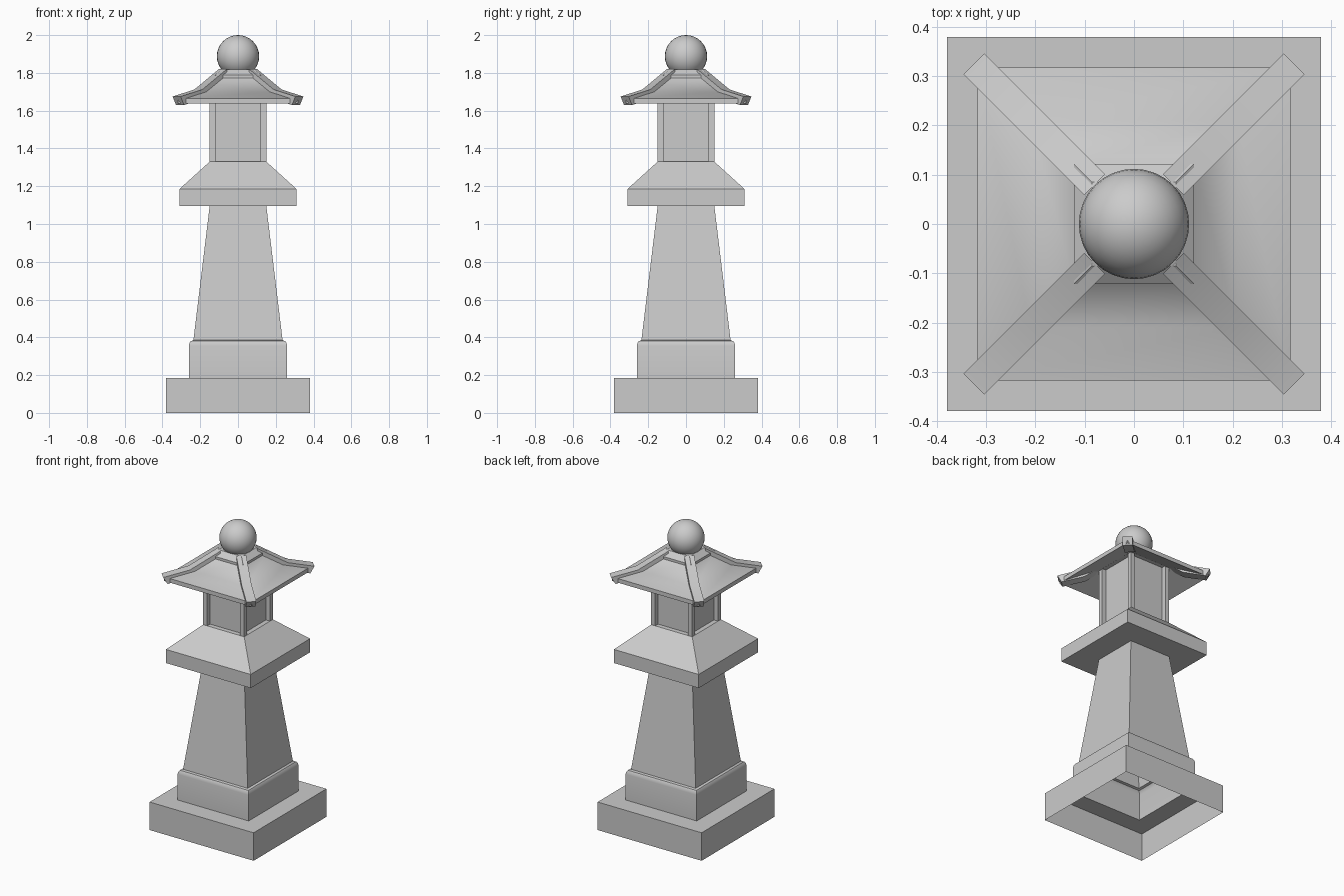
import bpy, bmesh, math

if "Cube" in bpy.data.objects:
    bpy.data.objects.remove(bpy.data.objects["Cube"])


def finish(name, bm, smooth=True):
    mesh = bpy.data.meshes.new(name)
    bm.to_mesh(mesh)
    bm.free()
    obj = bpy.data.objects.new(name, mesh)
    bpy.context.collection.objects.link(obj)
    if smooth:
        bpy.ops.object.select_all(action='DESELECT')
        obj.select_set(True)
        bpy.context.view_layer.objects.active = obj
        bpy.ops.object.shade_smooth_by_angle(angle=math.radians(30))
    return obj


def square_loft(profile, cap=False):
    """Square rings (half width, z), skinned from first to last."""
    bm = bmesh.new()
    rings = [[bm.verts.new((sx * h, sy * h, z))
              for sx, sy in ((-1, -1), (1, -1), (1, 1), (-1, 1))]
             for h, z in profile]
    for a, b in zip(rings, rings[1:]):
        for i in range(4):
            j = (i + 1) % 4
            bm.faces.new((a[i], a[j], b[j], b[i]))
    if cap:
        bm.faces.new(rings[-1])
    return bm


# Hollow stepped base, open underneath
finish("base_plinth", square_loft([(0.38, 0), (0.38, 0.185), (0.26, 0.185)]))
finish("base_step", square_loft([(0.26, 0.185), (0.26, 0.355), (0.257, 0.369),
                                 (0.25, 0.38), (0.236, 0.385)]))

# Tapered shaft
finish("shaft", square_loft([(0.236, 0.385), (0.15, 1.095)]), smooth=False)

# Platform with sloping top
finish("platform", square_loft([(0.15, 1.095), (0.31, 1.095), (0.31, 1.185),
                                (0.15, 1.33)]), smooth=False)

# Light chamber with a recessed window on each side
bm = square_loft([(0.15, 1.33), (0.15, 1.715)])
sides = list(bm.faces)
bmesh.ops.inset_individual(bm, faces=sides, thickness=0.044, depth=0)
bmesh.ops.inset_individual(bm, faces=sides, thickness=0.0005, depth=-0.03)
finish("light_chamber", bm, smooth=False)

# Flared roof panels and underside
finish("roof", square_loft([(0.15, 1.71), (0.318, 1.638), (0.318, 1.665),
                            (0.21, 1.70), (0.122, 1.772)]))

# Raised cap at the roof top
finish("roof_cap", square_loft([(0.122, 1.77), (0.122, 1.788), (0.085, 1.818)],
                               cap=True))

# Ridge bars along the four hips
profile = [(0.08, 1.82), (0.21, 1.712), (0.325, 1.675),
           (0.307, 1.63), (0.21, 1.66), (0.08, 1.77)]
for k in range(4):
    bm = bmesh.new()
    w = 0.03
    left, right = ([bm.verts.new((d * math.sqrt(2), s * w, z)) for d, z in profile]
                   for s in (-1, 1))
    n = len(profile)
    for i in range(n):
        j = (i + 1) % n
        bm.faces.new((left[i], left[j], right[j], right[i]))
    bm.faces.new(left)
    bm.faces.new(right[::-1])
    bmesh.ops.recalc_face_normals(bm, faces=bm.faces)
    bar = finish(f"roof_ridge_{k + 1}", bm)
    bar.rotation_euler.z = math.pi / 4 + k * math.pi / 2

# Ball finial
bm = bmesh.new()
bmesh.ops.create_uvsphere(bm, u_segments=32, v_segments=16, radius=0.112)
bmesh.ops.translate(bm, verts=bm.verts, vec=(0, 0, 1.888))
finish("ball_finial", bm)
